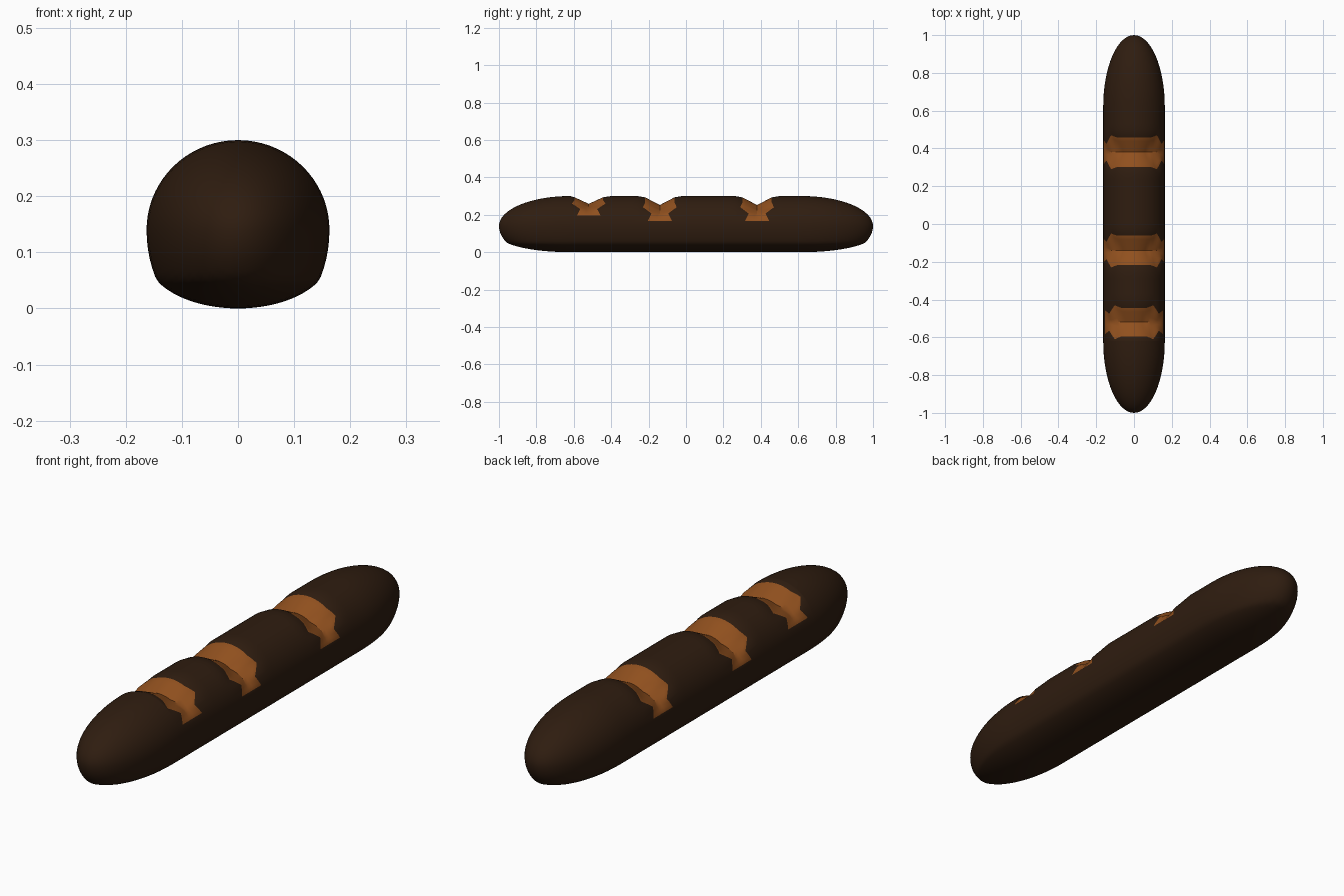
import bpy, bmesh, math

if "Cube" in bpy.data.objects:
    bpy.data.objects.remove(bpy.data.objects["Cube"])

SEG = 72                                   # 5 degree steps around the loaf
HALF_W, MID_Z, TOP_H = 0.163, 0.14, 0.16
STRAIGHT, CAP = 0.62, 0.38                 # straight part and rounded end
# scored cuts: centre y, depth (fraction of radius), lowest angle, half width
CUTS = [(-0.52, 0.26, 20, 0.075), (-0.14, 0.30, 10, 0.078), (0.38, 0.30, 10, 0.078)]


def material(name, rgb):
    m = bpy.data.materials.new(name)
    m.diffuse_color = (*rgb, 1)
    m.use_nodes = True
    m.node_tree.nodes["Principled BSDF"].inputs["Base Color"].default_value = m.diffuse_color
    return m


def lerp(x, pts):
    if x <= pts[0][0]:
        return pts[0][1]
    for (a, p), (b, q) in zip(pts, pts[1:]):
        if x <= b:
            return p + (q - p) * (x - a) / (b - a)
    return pts[-1][1]


def elevation(i):
    return math.degrees(math.asin(math.sin(2 * math.pi * i / SEG)))


def section(i, s):
    # round top, upright lower wall, then a flattened base
    a = 2 * math.pi * i / SEG
    x, u = s * math.cos(a), s * math.sin(a)
    if u >= 0:
        z = MID_Z + TOP_H * u
    elif u > -0.457:
        z = MID_Z + 0.197 * u
    else:
        z = 0.092 * (1 + u)
    return HALF_W * x, z


# rings along the loaf: (y, scale, cut index, position across the cut)
rings = []
for k in range(1, 17):
    a = math.radians(90 * k / 16)
    rings.append((-STRAIGHT - CAP * math.cos(a), math.sin(a), None, 0))
for n, (yc, *_) in enumerate(CUTS):
    rings += [(yc + t, 1, None, 0) for t in ((-0.15, -0.12) if n else (-0.098,))]
    rings += [(yc, 1, n, t / 4) for t in range(-4, 5)]
    rings += [(yc + t, 1, None, 0) for t in (0.12, 0.15)]
for k in range(16, 0, -1):
    a = math.radians(90 * k / 16)
    rings.append((STRAIGHT + CAP * math.cos(a), math.sin(a), None, 0))

bm = bmesh.new()
grid = []
for y, s, cut, t in rings:
    row = []
    for i in range(SEG):
        yy, r = y, s
        if cut is not None:
            _, depth, low, w = CUTS[cut]
            e = elevation(i)
            # ragged cut outline: flares, pinches, then flares at its tip
            width = lerp(e, [(low, 0.064), (low + 15, 0.045), (low + 30, 0.09), (low + 45, w)])
            fade = lerp(e, [(low, 0), (low + 15, 0.4), (low + 45, 1)])
            yy += t * width
            r -= fade * (0.045 + (depth - 0.045) * (1 - abs(t)))
        x, z = section(i, r)
        row.append(bm.verts.new((x, yy, z)))
    grid.append(row)

for j in range(len(rings) - 1):
    c0, c1 = rings[j][2], rings[j + 1][2]
    for i in range(SEG):
        k = (i + 1) % SEG
        f = bm.faces.new((grid[j][i], grid[j][k], grid[j + 1][k], grid[j + 1][i]))
        if c0 is not None and c0 == c1:
            low = CUTS[c0][2] - 0.5
            f.material_index = int(min(elevation(i), elevation(k)) >= low)

# rounded tips
for row, y in ((grid[0], -1), (grid[-1], 1)):
    tip = bm.verts.new((0, y, MID_Z))
    for i in range(SEG):
        bm.faces.new((row[i], row[(i + 1) % SEG], tip))
bmesh.ops.recalc_face_normals(bm, faces=bm.faces)

mesh = bpy.data.meshes.new("bread_loaf")
bm.to_mesh(mesh)
bm.free()
loaf = bpy.data.objects.new("bread_loaf", mesh)
bpy.context.collection.objects.link(loaf)
mesh.materials.append(material("crust", (0.028, 0.012, 0.005)))
mesh.materials.append(material("scored_cut", (0.28, 0.08, 0.013)))
bpy.context.view_layer.objects.active = loaf
loaf.select_set(True)
bpy.ops.object.shade_smooth_by_angle(angle=math.radians(30))
